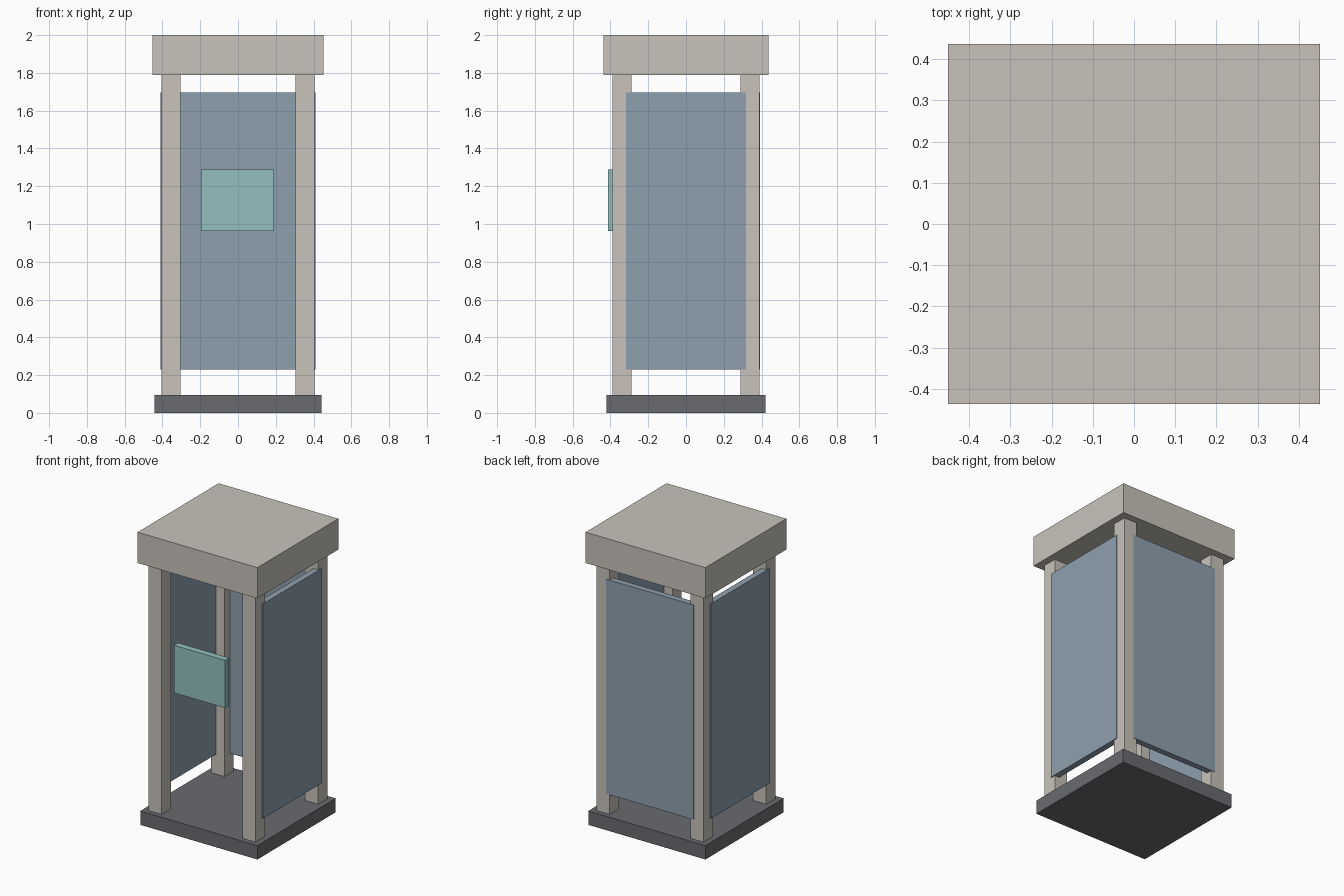
import bpy

cube = bpy.data.objects.get("Cube")
if cube:
    bpy.data.objects.remove(cube, do_unlink=True)


def material(name, rgb):
    mat = bpy.data.materials.new(name)
    mat.use_nodes = True
    color = (*rgb, 1)
    mat.diffuse_color = color
    mat.node_tree.nodes["Principled BSDF"].inputs["Base Color"].default_value = color
    return mat


stone = material("warm grey", (0.578, 0.546, 0.497))
slate = material("dark grey", (0.138, 0.147, 0.159))
glass = material("blue grey glass", (0.275, 0.352, 0.429))
mint = material("pale teal", (0.296, 0.527, 0.527))


def box(name, low, high, mat):
    """Box between two opposite corners."""
    centre = [(a + b) / 2 for a, b in zip(low, high)]
    size = [b - a for a, b in zip(low, high)]
    bpy.ops.mesh.primitive_cube_add(size=1, location=centre)
    obj = bpy.context.object
    obj.name = name
    obj.scale = size
    bpy.ops.object.transform_apply(location=False, rotation=False, scale=True)
    obj.data.materials.append(mat)
    return obj


FLOOR, EAVES = 0.095, 1.79
GLASS_LOW, GLASS_HIGH, THICK = 0.23, 1.695, 0.042

# Floor slab and roof
box("floor_slab", (-0.442, -0.422, 0), (0.442, 0.422, FLOOR), slate)
box("roof", (-0.452, -0.437, EAVES), (0.452, 0.437, 2), stone)

# Corner posts
for side, sx in (("left", 1), ("right", -1)):
    for end, sy in (("front", -1), ("back", 1)):
        x, y = sx * 0.354, sy * 0.338
        box(f"{end}_{side}_post", (x - 0.05, y - 0.05, FLOOR),
            (x + 0.05, y + 0.05, EAVES), stone)

# Side glass panels
for side, sx in (("left", 1), ("right", -1)):
    x = sx * (0.41 - THICK / 2)
    box(f"{side}_panel", (x - THICK / 2, -0.318, GLASS_LOW),
        (x + THICK / 2, 0.318, GLASS_HIGH), glass)

# Back glass panel
box("back_panel", (-0.331, 0.391 - THICK, GLASS_LOW), (0.331, 0.391, GLASS_HIGH), glass)

# Front sign panel
box("front_sign", (-0.195, -0.412, 0.963), (0.191, -0.368, 1.288), mint)
